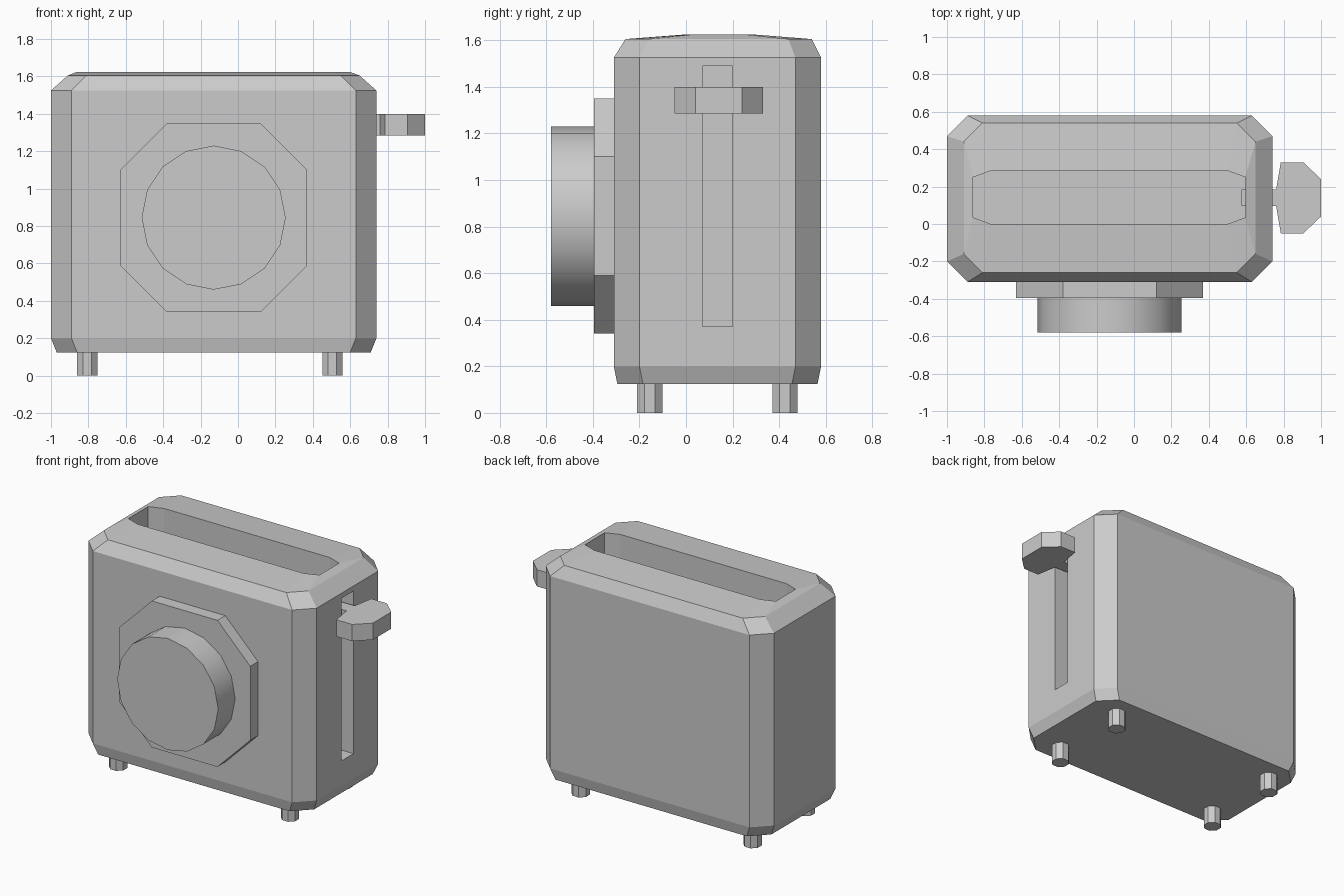
import bpy, bmesh, math

if "Cube" in bpy.data.objects:
    bpy.data.objects.remove(bpy.data.objects["Cube"])


def octagon(x0, x1, y0, y1, cx, cy, z):
    """Rectangle with cut corners, as a ring at height z."""
    return [(x0 + cx, y0, z), (x1 - cx, y0, z), (x1, y0 + cy, z), (x1, y1 - cy, z),
            (x1 - cx, y1, z), (x0 + cx, y1, z), (x0, y1 - cy, z), (x0, y0 + cy, z)]


def loft(name, rings):
    """Closed solid through rings of equal point count."""
    bm = bmesh.new()
    loops = [[bm.verts.new(p) for p in ring] for ring in rings]
    n = len(loops[0])
    for a, b in zip(loops, loops[1:]):
        for i in range(n):
            j = (i + 1) % n
            bm.faces.new((a[i], a[j], b[j], b[i]))
    bm.faces.new(loops[0][::-1])
    bm.faces.new(loops[-1])
    bmesh.ops.recalc_face_normals(bm, faces=bm.faces)
    mesh = bpy.data.meshes.new(name)
    bm.to_mesh(mesh)
    bm.free()
    obj = bpy.data.objects.new(name, mesh)
    bpy.context.collection.objects.link(obj)
    return obj


def prism(name, outline, z0, z1):
    return loft(name, [[(x, y, z) for x, y in outline] for z in (z0, z1)])


# Body with bevelled ends and bread slot sunk into the top
body = loft("body", [
    octagon(-0.97, 0.71, -0.295, 0.565, 0.11, 0.11, 0.125),
    octagon(-1.0, 0.74, -0.31, 0.58, 0.11, 0.11, 0.20),
    octagon(-1.0, 0.74, -0.31, 0.58, 0.11, 0.11, 1.525),
    octagon(-0.91, 0.65, -0.26, 0.54, 0.10, 0.10, 1.605),
    octagon(-0.86, 0.595, 0.0, 0.285, 0.095, 0.035, 1.625),
    octagon(-0.86, 0.595, 0.0, 0.285, 0.095, 0.035, 0.30),
])

# Lever slot through the right wall
cutter = prism("lever_slot_cutter",
               [(0.4, 0.07), (0.9, 0.07), (0.9, 0.20), (0.4, 0.20)], 0.37, 1.49)
cutter.hide_render = True
cutter.hide_set(True)
cut = body.modifiers.new("lever_slot", "BOOLEAN")
cut.operation = "DIFFERENCE"
cut.solver = "EXACT"
cut.object = cutter

# Lever: stem and handle as one outline, mirrored about its centre line
half = [(0.575, 0.045), (0.76, 0.045), (0.785, 0.19), (0.905, 0.19), (1.0, 0.10)]
mid = 0.14
outline = [(x, mid - d) for x, d in half] + [(x, mid + d) for x, d in reversed(half)]
prism("lever", outline, 1.285, 1.40)

# Dial plate on the front
plate = [[(x, y, z) for x, z, _ in octagon(-0.63, 0.37, 0.34, 1.35, 0.25, 0.25, 0)]
         for y in (-0.30, -0.395)]
loft("dial_plate", plate)

# Dial knob
bpy.ops.mesh.primitive_cylinder_add(vertices=16, radius=0.385, depth=0.195,
                                    location=(-0.13, -0.4825, 0.845),
                                    rotation=(math.pi / 2, 0, 0))
bpy.context.object.name = "dial_knob"
bpy.ops.object.shade_smooth_by_angle(angle=math.radians(40))

# Feet
for side, x in (("left", -0.805), ("right", 0.505)):
    for end, y in (("front", -0.155), ("back", 0.425)):
        bpy.ops.mesh.primitive_cylinder_add(vertices=8, radius=0.059, depth=0.13,
                                            location=(x, y, 0.065),
                                            rotation=(0, 0, math.pi / 8))
        bpy.context.object.name = f"{end}_{side}_foot"
